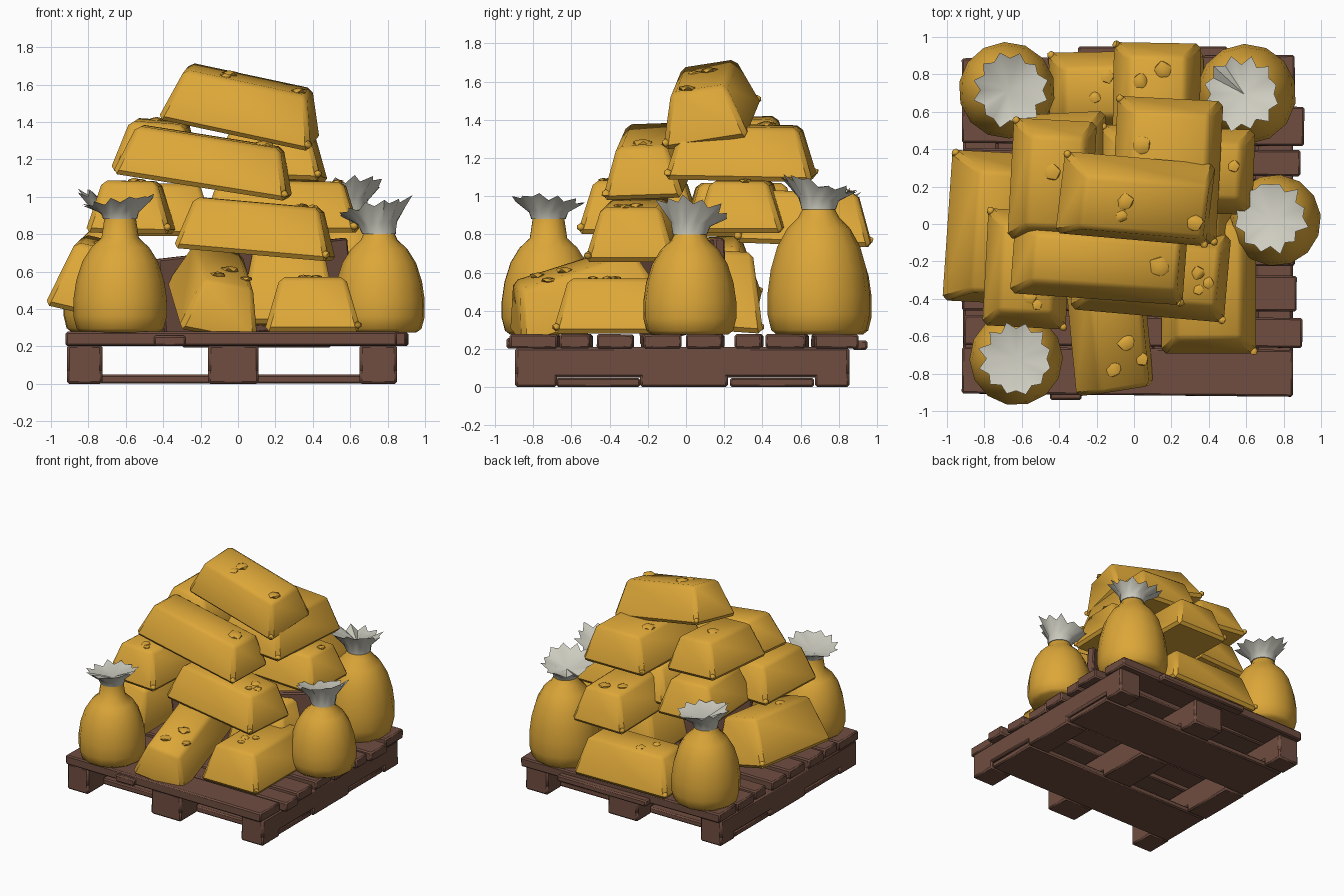
import bpy, bmesh, math, random
from mathutils import Vector, Euler

if "Cube" in bpy.data.objects:
    bpy.data.objects.remove(bpy.data.objects["Cube"])
random.seed(4)


def material(name, rgb):
    m = bpy.data.materials.new(name)
    m.use_nodes = True
    m.diffuse_color = (*rgb, 1)
    node = next(n for n in m.node_tree.nodes if n.type == "BSDF_PRINCIPLED")
    node.inputs["Base Color"].default_value = (*rgb, 1)
    return m


gold = material("gold", (0.72, 0.385, 0.04))
wood = material("brown wood", (0.16, 0.075, 0.052))
cloth = material("pale cloth", (0.62, 0.61, 0.53))


def finish(bm, name, mat, loc=(0, 0, 0), rot=(0, 0, 0), angle=40):
    bmesh.ops.recalc_face_normals(bm, faces=bm.faces)
    me = bpy.data.meshes.new(name)
    bm.to_mesh(me)
    bm.free()
    me.materials.append(mat)
    for p in me.polygons:
        p.use_smooth = True
    me.set_sharp_from_angle(angle=math.radians(angle))
    ob = bpy.data.objects.new(name, me)
    ob.location = loc
    ob.rotation_euler = [math.radians(a) for a in rot]
    bpy.context.collection.objects.link(ob)
    return ob


def block(name, mat, loc, size, rot=(0, 0, 0), inset=0.0, bevel=0.01):
    """Bevelled box whose top can be drawn in on every side."""
    bm = bmesh.new()
    bmesh.ops.create_cube(bm, size=1)
    for v in bm.verts:
        pull = inset if v.co.z > 0 else 0
        v.co = Vector((v.co.x * (size[0] - 2 * pull),
                       v.co.y * (size[1] - 2 * pull), v.co.z * size[2]))
    bmesh.ops.bevel(bm, geom=bm.edges[:], offset=bevel, segments=1,
                    affect="EDGES", clamp_overlap=True)
    return finish(bm, name, mat, loc, rot)


def nugget(name, loc, r, flat=0.4):
    bm = bmesh.new()
    bmesh.ops.create_icosphere(bm, subdivisions=1, radius=r)
    for v in bm.verts:
        v.co.z *= flat
        v.co *= random.uniform(0.9, 1.1)
    finish(bm, name, gold, loc, (0, 0, random.uniform(0, 90)), 50)


def bar(name, loc, size, rot=(0, 0, 0), lumps=()):
    """Tapered ingot with flat lumps on top and crumbs at two lower corners."""
    block(name, gold, loc, size, rot, 0.085, 0.025)
    turn = Euler([math.radians(a) for a in rot]).to_matrix()
    for i, (x, y, r) in enumerate(lumps):
        nugget(f"{name}_lump_{i}", Vector(loc) + turn @ Vector((x, y, size[2] / 2)), r)
    for sx, sy in ((1, -1), (-1, 1)):
        corner = Vector((sx * (size[0] / 2 - 0.02), sy * (size[1] / 2 - 0.02),
                         0.035 - size[2] / 2))
        nugget(f"{name}_crumb", Vector(loc) + turn @ corner, 0.024, 0.9)


def lathe(bm, rings, sides, point):
    """Skin a stack of rings; point(ring, i) gives each vertex."""
    rows = [[bm.verts.new(point(r, i)) for i in range(sides)] for r in rings]
    for a, b in zip(rows, rows[1:]):
        for i in range(sides):
            j = (i + 1) % sides
            bm.faces.new((a[i], a[j], b[j], b[i]))
    return rows


def sack(name, x, y, radius, neck_z, tie_z, top_z, drift, lean):
    """Round sack body, pinched neck and a pleated, leaning tuft."""
    base, sides = 0.275, 14
    profile = [(0.82, 0), (0.93, 0.04), (1, 0.17), (1, 0.35), (0.94, 0.55),
               (0.81, 0.75), (0.62, 0.9), (0.4, 1)]
    rings = [(r * radius, base + t * (neck_z - base)) for r, t in profile]
    rings.append((0.085, tie_z))

    def body_point(ring, i):
        a = math.tau * i / sides
        return ring[0] * math.cos(a), ring[0] * math.sin(a), ring[1]

    bm = bmesh.new()
    rows = lathe(bm, rings, sides, body_point)
    bm.faces.new(rows[0])
    bm.faces.new(rows[-1])
    finish(bm, name + "_body", gold, (x, y, 0), (0, 0, random.uniform(0, 20)), 50)

    pleats = 24
    wave = [random.uniform(0.92, 1.08) * (1.08 if i % 2 else 0.88) for i in range(pleats)]
    lift = [random.uniform(-0.02, 0.02) + (0.012 if i % 2 else -0.012)
            for i in range(pleats)]
    high = top_z - tie_z

    def tuft_point(ring, i):
        t, r = ring
        a = math.tau * i / pleats
        k = r * (1 + (wave[i] - 1) * t)
        px, py = k * math.cos(a), k * math.sin(a)
        return (drift[0] * t + px, drift[1] * t + py,
                tie_z + high * t + (lift[i] + lean[0] * px + lean[1] * py) * t)

    bm = bmesh.new()
    rows = lathe(bm, [(0, 0.09), (0.35, 0.105), (0.85, 0.185)], pleats, tuft_point)
    hollow = bm.verts.new((drift[0] * 0.4, drift[1] * 0.4, tie_z + 0.4 * high))
    under = bm.verts.new((0, 0, tie_z))
    for i in range(pleats):
        j = (i + 1) % pleats
        bm.faces.new((rows[-1][i], rows[-1][j], hollow))
        bm.faces.new((rows[0][j], rows[0][i], under))
    finish(bm, name + "_tuft", cloth, (x, y, 0), angle=60)


# Pallet: notched runners made of a rail on three feet
for i, (x, w) in enumerate(((-0.82, 0.19), (-0.025, 0.27), (0.75, 0.2))):
    block(f"runner_{i}", wood, (x, -0.02, 0.13), (w, 1.75, 0.16), bevel=0.015)
    for y, d in ((-0.785, 0.22), (-0.01, 0.46), (0.765, 0.18)):
        block(f"runner_foot_{i}", wood, (x, y, 0.04), (w, d, 0.08), bevel=0.012)

# Bottom boards sit in the runner notches
for y in (-0.46, 0.45):
    block("bottom_board", wood, (-0.035, y, 0.025), (1.74, 0.44, 0.048))

# Deck boards: centre y, depth, left end, right end
for y, d, x0, x1 in ((-0.79, 0.25, -0.92, 0.85), (-0.575, 0.16, -0.91, 0.90),
                     (-0.37, 0.19, -0.92, 0.87), (-0.13, 0.2, -0.91, 0.86),
                     (0.1, 0.19, -0.92, 0.88), (0.33, 0.14, -0.91, 0.89),
                     (0.53, 0.21, -0.92, 0.91), (0.78, 0.23, -0.92, 0.86)):
    block("deck_board", wood, ((x0 + x1) / 2, y, 0.24), (x1 - x0, d, 0.075),
          (random.uniform(-1, 1), 0, random.uniform(-0.7, 0.7)))
block("front_splint", wood, (-0.365, -0.9, 0.23), (0.17, 0.08, 0.055))
block("back_splint", wood, (0.1, 0.91, 0.22), (0.8, 0.08, 0.05))

# Upright board that props the pile up from inside
block("prop_board", wood, (0.09, -0.02, 0.5), (1.1, 0.06, 0.45), (0, -6, 22))

# Bottom layer of bars
bar("front_bar", (-0.11, -0.55, 0.5), (0.44, 0.8, 0.28), (18, 11, 9),
    ((0.03, -0.05, 0.05), (-0.05, -0.19, 0.045), (0.11, -0.16, 0.04)))
bar("front_right_bar", (0.4, -0.31, 0.425), (0.52, 0.78, 0.29), (0, 0, 0),
    ((-0.05, -0.1, 0.035), (0.02, -0.06, 0.035), (-0.03, -0.18, 0.03)))
bar("left_side_bar", (-0.735, -0.03, 0.57), (0.48, 0.82, 0.36), (4, 13, -3),
    ((-0.05, -0.1, 0.04),))
bar("back_low_bar", (-0.04, 0.71, 0.43), (0.84, 0.44, 0.3), (0, 0, 1),
    ((-0.17, -0.03, 0.035), (-0.1, 0.08, 0.04)))
bar("inner_bar", (0.27, 0.12, 0.51), (0.54, 0.6, 0.42), (-4, 0, 0))

# Middle layer
bar("front_middle_bar", (0.1, -0.26, 0.83), (0.84, 0.48, 0.28), (0, 5, -5),
    ((0.23, 0.02, 0.04), (0.29, -0.03, 0.035), (0.24, -0.07, 0.03)))
bar("left_middle_bar", (-0.57, -0.24, 0.945), (0.46, 0.64, 0.28), (0, 1, -3),
    ((0.02, -0.15, 0.04), (0.06, -0.19, 0.03)))
bar("back_left_middle_bar", (-0.38, 0.29, 0.93), (0.5, 0.62, 0.28), (0, 0, 3))
bar("right_middle_bar", (0.23, 0.29, 0.95), (0.84, 0.47, 0.27), (0, 1, -2),
    ((0.3, 0.03, 0.035),))
bar("back_middle_bar", (0.12, 0.62, 0.885), (0.48, 0.72, 0.28), (-2, 0, -1),
    ((-0.09, 0.14, 0.045), (0.03, 0.2, 0.05)))

# Upper layer
bar("front_upper_bar", (-0.17, -0.2, 1.19), (0.95, 0.43, 0.27), (2, 9, -4),
    ((0.29, 0.0, 0.06),))
bar("right_upper_bar", (0.18, 0.29, 1.23), (0.58, 0.78, 0.28), (-1, 2, -3),
    ((-0.15, 0.12, 0.055),))
bar("left_upper_bar", (-0.43, 0.23, 1.27), (0.46, 0.66, 0.27), (2, 4, -3),
    ((-0.02, 0.05, 0.05),))

# Crowning bar
bar("top_bar", (0.03, 0.115, 1.495), (0.84, 0.46, 0.28), (9, 12, -5),
    ((-0.11, 0.02, 0.05), (-0.12, -0.06, 0.035), (0.28, -0.06, 0.05)))

# Sacks: place, radius, neck height, tie height, top height, tuft drift, tuft lean
sack("front_left_sack", -0.63, -0.72, 0.25, 0.78, 0.88, 0.99, (0.0, 0.0), (0.12, -0.1))
sack("right_sack", 0.755, 0.02, 0.245, 0.77, 0.8, 0.96, (-0.03, 0.02), (0.25, -0.25))
sack("back_right_sack", 0.6, 0.695, 0.268, 0.89, 0.93, 1.08, (-0.03, 0.0), (0.05, -0.25))
sack("back_left_sack", -0.68, 0.715, 0.258, 0.83, 0.87, 1.02, (0.02, 0.0), (-0.2, 0.0))
